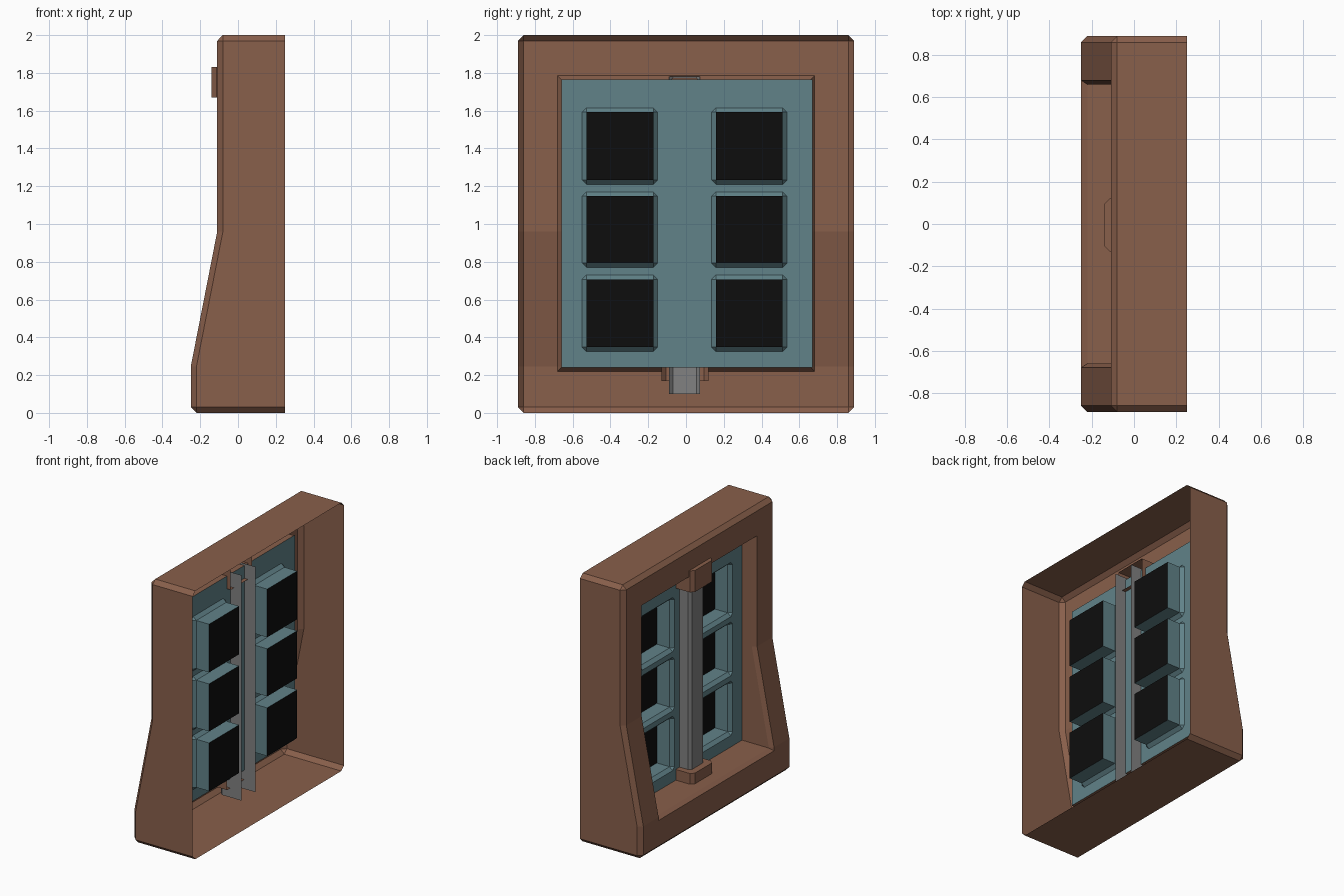
import bpy, bmesh

if "Cube" in bpy.data.objects:
    bpy.data.objects.remove(bpy.data.objects["Cube"])


def material(name, rgb):
    m = bpy.data.materials.new(name)
    m.diffuse_color = (*rgb, 1)
    m.use_nodes = True
    m.node_tree.nodes["Principled BSDF"].inputs["Base Color"].default_value = m.diffuse_color
    return m


BROWN = material("brown", (0.25, 0.115, 0.07))
TEAL = material("teal", (0.12, 0.225, 0.25))
BLACK = material("black", (0.004, 0.004, 0.004))
GREY = material("grey", (0.22, 0.22, 0.22))


def finish(name, bm, *mats):
    bmesh.ops.remove_doubles(bm, verts=bm.verts[:], dist=0.0005)
    bmesh.ops.recalc_face_normals(bm, faces=bm.faces[:])
    me = bpy.data.meshes.new(name)
    bm.to_mesh(me)
    bm.free()
    ob = bpy.data.objects.new(name, me)
    bpy.context.collection.objects.link(ob)
    for m in mats:
        me.materials.append(m)
    return ob


def face(bm, pts, mat=0):
    f = bm.faces.new([bm.verts.new(p) for p in pts])
    f.material_index = mat


def bridge(bm, a, b, mat=0):
    """Join two closed loops with quads, dropping collapsed corners."""
    n = len(a)
    for i in range(n):
        j = (i + 1) % n
        pts = []
        for p in (a[i], a[j], b[j], b[i]):
            if p not in pts:
                pts.append(p)
        if len(pts) > 2:
            face(bm, pts, mat)


def octagon(y0, y1, z0, z1, c):
    """Rectangle with cut corners; c = 0 gives doubled corner points."""
    return [(y0 + c, z0), (y0, z0 + c), (y0, z1 - c), (y0 + c, z1),
            (y1 - c, z1), (y1, z1 - c), (y1, z0 + c), (y1 - c, z0)]


# Outer frame: hollow shell, open at the back, with a kicked-out lower front
LOW, HIGH, CH = 0.245, 0.96, 0.03


def front_x(z):
    t = min(max((z - LOW) / (HIGH - LOW), 0), 1)
    return -0.25 + 0.14 * t


def frame_loop(y, z0, z1, cut, dx=None, x=None):
    o = octagon(-y, y, z0, z1, cut)
    o = o[:2] + [(-y, LOW), (-y, HIGH)] + o[2:6] + [(y, HIGH), (y, LOW)] + o[6:]
    return [(x if x is not None else front_x(b) + dx, a, b) for a, b in o]


bm = bmesh.new()
loops = [frame_loop(0.89, 0, 2, CH, x=0.25),
         frame_loop(0.89, 0, 2, CH, dx=CH),
         frame_loop(0.86, 0.03, 1.97, 0, dx=0),
         frame_loop(0.68, 0.22, 1.785, 0, dx=0),
         frame_loop(0.66, 0.24, 1.765, 0, dx=CH),
         frame_loop(0.66, 0.24, 1.765, 0, x=0.0)]
for a, b in zip(loops, loops[1:]):
    bridge(bm, a, b)
finish("frame", bm, BROWN)

# Back panel with six chamfered recesses ending in black
COLS = [(-0.55, -0.15), (0.135, 0.535)]
ROWS = [(0.325, 0.73), (0.77, 1.17), (1.21, 1.615)]
C = 0.023
ys = [-0.66] + [v for c in COLS for v in c] + [0.67]
zs = [0.24] + [v for r in ROWS for v in r] + [1.765]
bm = bmesh.new()
for i in range(len(ys) - 1):
    for k in range(len(zs) - 1):
        y0, y1, z0, z1 = ys[i], ys[i + 1], zs[k], zs[k + 1]
        if i % 2 == 0 or k % 2 == 0:
            face(bm, [(0, y0, z0), (0, y1, z0), (0, y1, z1), (0, y0, z1)])
            continue
        for y, sy in ((y0, C), (y1, -C)):
            for z, sz in ((z0, C), (z1, -C)):
                face(bm, [(0, y, z), (0, y + sy, z), (0, y, z + sz)])
        rim = [(0, a, b) for a, b in octagon(y0, y1, z0, z1, C)]
        inner = octagon(y0 + C, y1 - C, z0 + C, z1 - C, 0)
        neck = [(0.025, a, b) for a, b in inner]
        end = [(0.13, a, b) for a, b in inner]
        bridge(bm, rim, neck)
        bridge(bm, neck, end)
        face(bm, [end[q] for q in (0, 2, 4, 6)], 1)
finish("recessed_panel", bm, TEAL, BLACK)

# Vertical centre bar: open channel running through the panel
bm = bmesh.new()
section = [(0.09, -0.09), (-0.07, -0.09), (-0.09, -0.07),
           (-0.09, 0.055), (-0.07, 0.075), (0.09, 0.075)]
for (xa, ya), (xb, yb) in zip(section, section[1:]):
    face(bm, [(xa, ya, 0.1), (xb, yb, 0.1), (xb, yb, 1.78), (xa, ya, 1.78)])
finish("centre_bar", bm, GREY)


# Clips holding the bar ends: chamfered caps, open at the back
def clip(name, z0, z1, back):
    bm = bmesh.new()
    c = 0.025
    rings = [[(back, a, b) for a, b in octagon(-0.13, 0.12, z0, z1, 0)],
             [(-0.14 + c, a, b) for a, b in octagon(-0.13, 0.12, z0, z1, 0)],
             [(-0.14, a, b) for a, b in octagon(-0.13 + c, 0.12 - c, z0, z1, 0)]]
    bridge(bm, rings[0], rings[1])
    bridge(bm, rings[1], rings[2])
    face(bm, [rings[2][q] for q in (0, 2, 4, 6)])
    finish(name, bm, BROWN)


clip("top_clip", 1.67, 1.83, 0.03)
clip("bottom_clip", 0.17, 0.32, 0.0)
